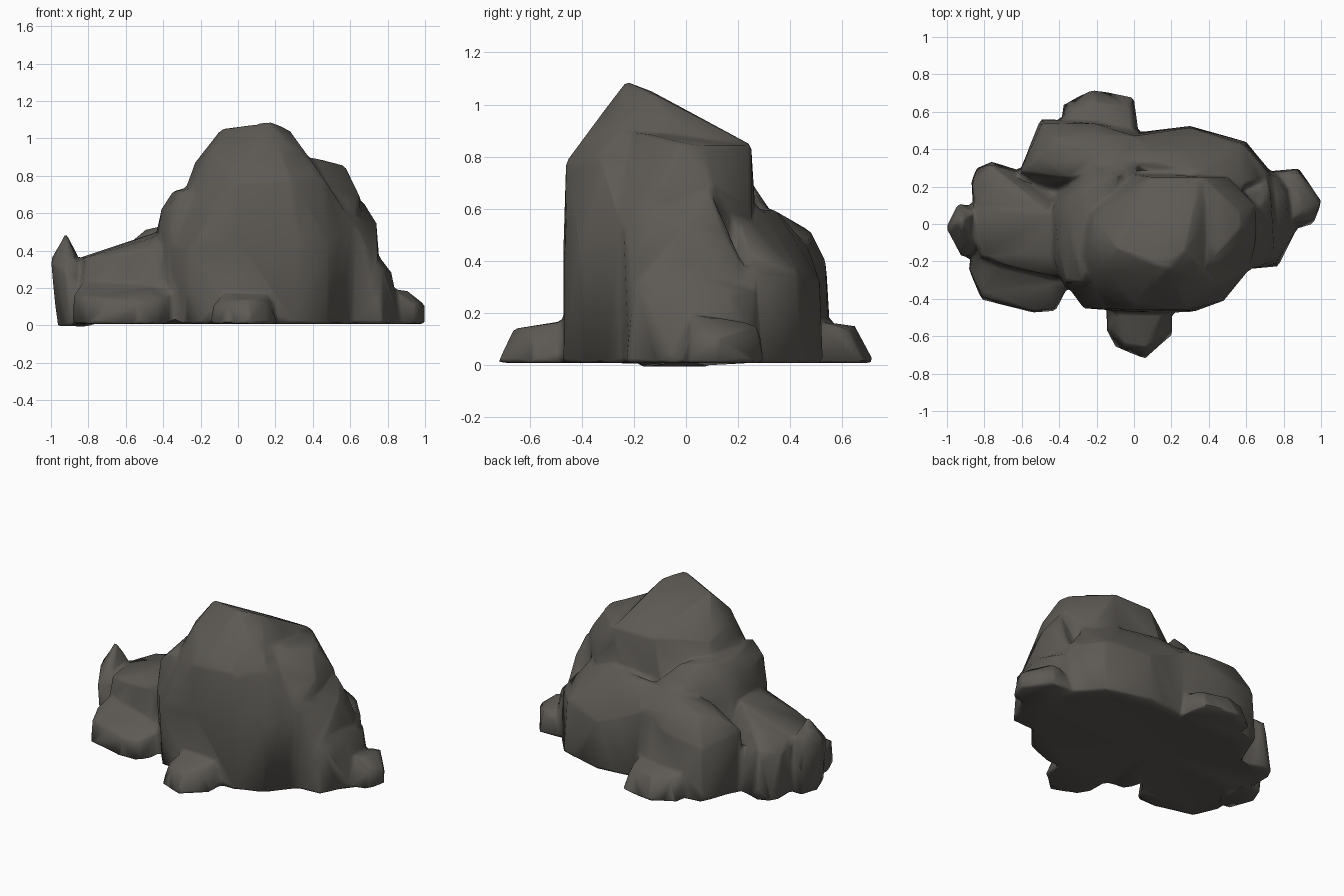
import bpy, bmesh

stone = bpy.data.materials.new("dark_stone")
stone.diffuse_color = (0.11, 0.102, 0.09, 1)


def add_rock(bm, base, upper, z=0.008):
    """Convex boulder: ground outline (x, y) plus upper corners (x, y, z)."""
    verts = [bm.verts.new((x, y, z)) for x, y in base]
    verts += [bm.verts.new(p) for p in upper]
    out = bmesh.ops.convex_hull(bm, input=verts)
    loose = {v for v in out["geom_interior"] + out["geom_unused"]
             if isinstance(v, bmesh.types.BMVert)}
    bmesh.ops.delete(bm, geom=list(loose), context='VERTS')


def make_object(bm, name):
    bmesh.ops.recalc_face_normals(bm, faces=bm.faces)
    mesh = bpy.data.meshes.new(name)
    bm.to_mesh(mesh)
    bm.free()
    mesh.materials.append(stone)
    ob = bpy.data.objects.new(name, mesh)
    bpy.context.collection.objects.link(ob)
    return ob


bm = bmesh.new()

# tall main boulder
add_rock(bm,
         [(-.27, -.42), (0, -.47), (.3, -.47), (.48, -.40), (.6, -.25),
          (.65, .1), (.5, .25), (-.2, .3), (-.38, .1), (-.34, -.3)],
         [(-.38, -.30, .45), (-.27, -.45, .4), (0, -.47, .45), (.33, -.465, .45),
          (.48, -.41, .45), (.61, -.25, .55), (-.02, -.46, .76), (.28, -.46, .78),
          (.45, -.33, .8), (-.15, -.26, .91), (-.23, -.12, .87), (-.09, -.13, 1.05),
          (.17, -.23, 1.09), (.27, -.14, 1.05), (.36, -.02, .92), (.36, .25, .845),
          (.08, .25, .845), (-.22, .05, .82)])
# right shoulder of the main boulder
add_rock(bm,
         [(.3, -.3), (.6, -.25), (.68, .1), (.55, .22), (.2, .3)],
         [(.4, -.2, .9), (.57, -.02, .855), (.56, .06, .845), (.37, .25, .84),
          (.65, -.1, .69), (.65, .1, .69), (.5, .25, .6), (.62, -.24, .57)])
# left shoulder of the main boulder
add_rock(bm,
         [(-.30, -.38), (-.36, -.3), (-.42, .2), (-.2, .4), (0, .2), (0, -.3)],
         [(-.43, -.2, .48), (-.37, -.34, .45), (-.28, -.31, .73), (-.36, -.31, .65),
          (-.41, -.1, .62), (-.35, 0, .715), (-.27, .18, .74), (-.12, .24, .72),
          (-.43, .1, .52), (-.2, .32, .6), (0, .3, .6)])
# right skirt
add_rock(bm,
         [(.55, -.25), (.76, -.22), (.78, 0), (.76, .2), (.72, .26), (.5, .3)],
         [(.62, -.24, .57), (.74, .02, .55), (.67, .1, .66), (.73, .14, .5),
          (.72, .24, .34), (.75, -.2, .3), (.5, 0, .62)])
# low ledge outside the skirt
add_rock(bm,
         [(.6, -.24), (.77, -.23), (.87, -.03), (.84, .2), (.75, .28), (.6, .2)],
         [(.765, -.2, .32), (.77, .0, .35), (.82, 0, .285), (.81, .17, .28),
          (.75, .26, .28), (.65, .1, .4)])
# back right rock
add_rock(bm,
         [(-.1, .47), (.02, .49), (.3, .525), (.6, .44), (.74, .27), (.5, .1), (0, .1)],
         [(0, .47, .45), (.3, .515, .32), (.58, .43, .35), (.73, .26, .35),
          (.3, .40, .51), (.1, .34, .6), (.36, .28, .6), (.58, .2, .55), (-.1, .33, .59)])
# back left rock
add_rock(bm,
         [(-.62, .26), (-.5, .56), (-.2, .55), (0, .5), (0, .1), (-.35, .1)],
         [(-.61, .28, .42), (-.49, .54, .35), (-.42, .46, .525), (-.5, .36, .51),
          (-.2, .535, .4), (-.22, .48, .51), (0, .47, .48), (-.1, .33, .6),
          (-.36, .25, .54)])
# middle left rock
add_rock(bm,
         [(-.84, -.2), (-.87, .23), (-.84, .3), (-.76, .335), (-.62, .27),
          (-.35, .2), (-.35, -.3), (-.45, -.3)],
         [(-.85, .08, .36), (-.865, .22, .3), (-.77, .32, .33), (-.75, .2, .39),
          (-.62, .2, .42), (-.43, .05, .5), (-.42, -.15, .48), (-.82, -.17, .36),
          (-.65, -.23, .38), (-.42, -.28, .42)])
# low front left rock
add_rock(bm,
         [(-.885, -.24), (-.815, -.405), (-.54, -.475), (-.42, -.465), (-.36, -.35),
          (-.4, -.1), (-.85, -.1)],
         [(-.88, -.24, .16), (-.81, -.39, .15), (-.54, -.465, .13), (-.43, -.45, .13),
          (-.36, -.34, .18), (-.78, -.28, .2), (-.45, -.32, .2), (-.8, -.1, .28)])
# pointed far left rock
add_rock(bm,
         [(-.965, -.02), (-.92, .1), (-.8, .08), (-.8, -.15), (-.9, -.18)],
         [(-1.005, -.02, .35), (-.94, .11, .33), (-.92, .02, .5), (-.85, .06, .36),
          (-.86, -.12, .32), (-.92, -.18, .28)], z=-.005)
# small back, front and right stones
add_rock(bm,
         [(-.39, .5), (-.38, .64), (-.22, .725), (0, .68), (.03, .45)],
         [(-.37, .55, .16), (-.33, .62, .15), (-.2, .65, .15), (-.02, .62, .14),
          (0, .5, .17)])
add_rock(bm,
         [(-.15, -.4), (-.15, -.57), (-.1, -.66), (.06, -.725), (.21, -.59), (.21, -.4)],
         [(-.13, -.54, .11), (-.08, -.47, .17), (-.05, -.64, .13), (.06, -.66, .14),
          (.15, -.6, .13), (.16, -.45, .17)])
add_rock(bm,
         [(.7, .28), (.88, .3), (1.005, .12), (.96, 0), (.86, -.03), (.7, 0)],
         [(.8, .28, .14), (.87, .27, .15), (1, .12, .11), (.95, .02, .12),
          (.85, .02, .19), (.9, .08, .19), (.87, .21, .17)])
rock = make_object(bm, "rock_cluster")

# shallow hollow under the base
bm = bmesh.new()
add_rock(bm,
         [(-.9, -.05), (-.76, -.36), (-.45, -.42), (.2, -.45), (.7, -.2),
          (.82, .1), (.55, .42), (.27, .48), (-.45, .48), (-.8, .25)],
         [(-.24, -.08, .11)], z=0)
hollow = make_object(bm, "base_hollow_cutter")
hollow.hide_render = True
hollow.hide_set(True)

bpy.context.view_layer.objects.active = rock
rock.select_set(True)

# fuse the boulders into one weathered low-poly skin
fuse = rock.modifiers.new("fuse", 'REMESH')
fuse.mode = 'VOXEL'
fuse.voxel_size = 0.015
cut = rock.modifiers.new("cut", 'BOOLEAN')
cut.operation = 'DIFFERENCE'
cut.solver = 'EXACT'
cut.object = hollow
soften = rock.modifiers.new("soften", 'SMOOTH')
soften.factor = 0.5
soften.iterations = 4
thin = rock.modifiers.new("thin", 'DECIMATE')
thin.ratio = 0.025
for name in ("fuse", "cut", "soften", "thin"):
    bpy.ops.object.modifier_apply(modifier=name)
bpy.data.objects.remove(hollow)
bpy.ops.object.shade_smooth_by_angle(angle=1.2)
